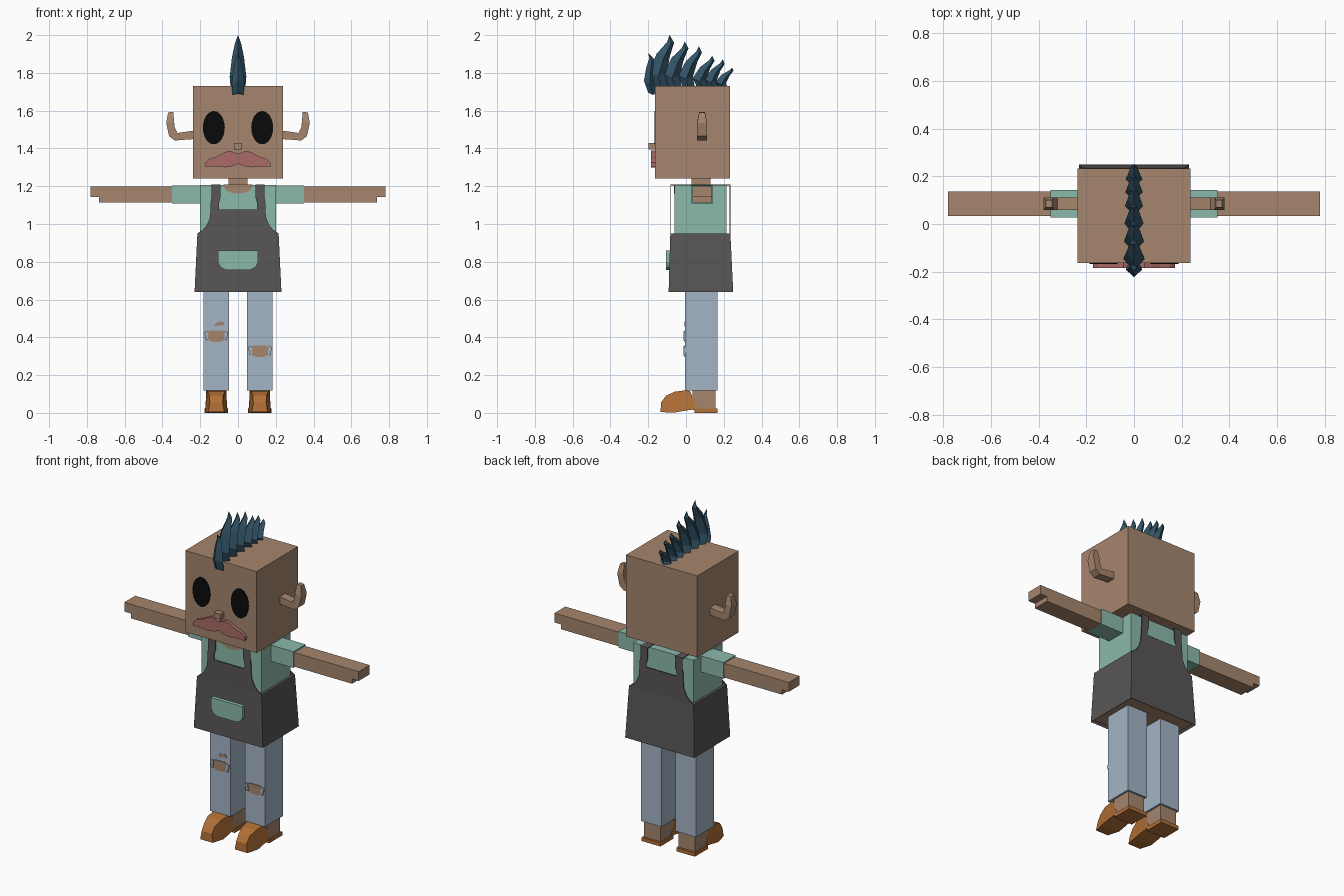
import bpy, bmesh, math
from mathutils import Vector

cube = bpy.data.objects.get("Cube")
if cube:
    bpy.data.objects.remove(cube, do_unlink=True)


def material(name, r, g, b):
    m = bpy.data.materials.new(name)
    m.use_nodes = True
    m.diffuse_color = (r, g, b, 1)
    bsdf = next(n for n in m.node_tree.nodes if n.type == 'BSDF_PRINCIPLED')
    bsdf.inputs["Base Color"].default_value = (r, g, b, 1)
    bsdf.inputs["Roughness"].default_value = 0.9
    return m


SKIN = material("skin", 0.38, 0.24, 0.155)
MINT = material("mint cloth", 0.26, 0.49, 0.41)
GREY = material("apron grey", 0.10, 0.092, 0.092)
DENIM = material("pale denim", 0.37, 0.46, 0.56)
PINK = material("lip pink", 0.40, 0.145, 0.138)
TAN = material("shoe orange", 0.44, 0.16, 0.036)
BLACK = material("eye black", 0.003, 0.003, 0.003)
TEAL = material("hair teal", 0.034, 0.095, 0.145)


def finish(name, bm, *mats):
    bmesh.ops.recalc_face_normals(bm, faces=bm.faces)
    me = bpy.data.meshes.new(name)
    bm.to_mesh(me)
    bm.free()
    for m in mats:
        me.materials.append(m)
    ob = bpy.data.objects.new(name, me)
    bpy.context.collection.objects.link(ob)
    return ob


def loft(rings):
    """Closed solid through rings that have equal point counts."""
    bm = bmesh.new()
    loops = [[bm.verts.new(p) for p in ring] for ring in rings]
    n = len(loops[0])
    for a, b in zip(loops, loops[1:]):
        for i in range(n):
            j = (i + 1) % n
            bm.faces.new((a[i], a[j], b[j], b[i]))
    bm.faces.new(loops[0])
    bm.faces.new(loops[-1])
    return bm


def rect(x0, x1, y0, y1, z):
    return [(x0, y0, z), (x1, y0, z), (x1, y1, z), (x0, y1, z)]


def box(name, mat, x0, x1, y0, y1, z0, z1):
    return finish(name, loft([rect(x0, x1, y0, y1, z0), rect(x0, x1, y0, y1, z1)]), mat)


def slab(name, mat, outline, y0, y1):
    """Outline in x, z pushed from y0 to y1."""
    return finish(name, loft([[(x, y, z) for x, z in outline] for y in (y0, y1)]), mat)


def mirrored(half):
    """Completes an outline whose points run top to bottom on the +x half."""
    return half + [(-x, z) for x, z in reversed(half) if x > 0]


def ellipse(cx, cz, rx, rz, n=32, start=0, sweep=2 * math.pi):
    return [(cx + rx * math.cos(start + sweep * i / n),
             cz + rz * math.sin(start + sweep * i / n)) for i in range(n)]


# Head and face
box("head", SKIN, -0.237, 0.237, -0.163, 0.232, 1.24, 1.73)
box("neck", SKIN, -0.05, 0.05, 0.03, 0.13, 1.18, 1.25)
box("nose", SKIN, -0.022, 0.022, -0.198, -0.16, 1.395, 1.428)
slab("lips", PINK, mirrored([
    (0, 1.372), (0.045, 1.388), (0.075, 1.378), (0.11, 1.358), (0.15, 1.345),
    (0.172, 1.325), (0.172, 1.303), (0.11, 1.305), (0.07, 1.30), (0.03, 1.306),
    (0, 1.318)]), -0.184, -0.16)

for s, side in ((1, "left"), (-1, "right")):
    slab(side + "_eye", BLACK, ellipse(s * 0.128, 1.51, 0.058, 0.088), -0.168, -0.162)

    # Ear: sideways stalk that turns upward and narrows
    ear_path = [(0.23, 1.495, 0.23, 1.45, 0.026), (0.32, 1.482, 0.335, 1.442, 0.026),
                (0.335, 1.51, 0.365, 1.465, 0.026), (0.338, 1.54, 0.38, 1.535, 0.026),
                (0.343, 1.594, 0.37, 1.59, 0.015)]
    finish(side + "_ear", loft([
        [(s * xa, 0.085 - w, za), (s * xb, 0.085 - w, zb),
         (s * xb, 0.085 + w, zb), (s * xa, 0.085 + w, za)]
        for xa, za, xb, zb, w in ear_path]), SKIN)

    # Arm with a notch under the fingertips, and its sleeve
    slab(side + "_arm", SKIN, [(s * x, z) for x, z in (
        (0.3, 1.113), (0.735, 1.113), (0.735, 1.142), (0.78, 1.142),
        (0.78, 1.198), (0.3, 1.198))], 0.034, 0.137)
    xs = sorted((s * 0.19, s * 0.35))
    box(side + "_sleeve", MINT, *xs, 0.027, 0.143, 1.108, 1.205)

    # Trouser leg and ankle
    xs = sorted((s * 0.048, s * 0.182))
    box(side + "_trouser_leg", DENIM, *xs, -0.004, 0.166, 0.118, 0.67)
    xs = sorted((s * 0.06, s * 0.17))
    box(side + "_ankle", SKIN, *xs, 0.035, 0.155, 0.015, 0.13)

    # Shoe: cross bars of (y, z, half width) around the side profile
    profile = [(-0.135, 0.004, 0.042), (-0.132, 0.055, 0.034), (-0.105, 0.092, 0.036),
               (-0.06, 0.112, 0.045), (0.0, 0.12, 0.05), (0.022, 0.115, 0.052),
               (0.06, 0.022, 0.058), (-0.06, 0.002, 0.06)]
    finish(side + "_shoe", loft([
        [(s * 0.115 + e * w, y, z) for y, z, w in profile] for e in (-1, 1)]), TAN)
    box(side + "_shoe_heel", TAN, s * 0.115 - 0.062, s * 0.115 + 0.062, 0.045, 0.168, 0, 0.022)

# Torn knees with loose flaps at the ends of each tear
for name, cx, cz in (("right", -0.115, 0.406), ("left", 0.117, 0.327)):
    slab(name + "_knee_tear", SKIN, [(cx + dx, cz + dz) for dx, dz in (
        (-0.06, 0.018), (-0.03, 0.03), (0.03, 0.03), (0.06, 0.016), (0.048, -0.018),
        (0.02, -0.03), (-0.02, -0.03), (-0.05, -0.018))], -0.008, 0)
    for e in (-1, 1):
        slab(name + "_knee_flap", DENIM, [(cx + e * dx, cz + dz) for dx, dz in (
            (0.064, 0.022), (0.044, 0.026), (0.042, -0.018), (0.054, -0.022))], -0.013, -0.005)
slab("small_thigh_tear", SKIN, [(-0.125, 0.457), (-0.118, 0.476), (-0.09, 0.485),
                                (-0.07, 0.477), (-0.075, 0.466)], -0.008, 0)

# Shirt and open neckline
box("shirt", MINT, -0.2, 0.2, -0.06, 0.215, 0.9, 1.206)
slab("neckline", SKIN, ellipse(0, 1.206, 0.078, 0.045, 16, math.pi, math.pi)
     + [(0.078, 1.206)], -0.064, -0.056)
box("neck_opening", SKIN, -0.078, 0.078, -0.06, 0.13, 1.2, 1.209)

# Apron skirt with a recessed underside
bm = loft([rect(-0.23, 0.23, -0.092, 0.25, 0.64), rect(-0.215, 0.215, -0.083, 0.235, 0.95)])
bmesh.ops.recalc_face_normals(bm, faces=bm.faces)
under = min(bm.faces, key=lambda f: f.calc_center_median().z)
bmesh.ops.inset_region(bm, faces=[under], thickness=0.014)
under.material_index = 1
bmesh.ops.translate(bm, verts=under.verts, vec=Vector((0, 0, 0.012)))
finish("apron_skirt", bm, GREY, SKIN)

# Apron bib and straps, front and back
for where, y, top in (("front", -0.083, 1.078), ("back", 0.231, 1.092)):
    slab(where + "_bib", GREY, mirrored([
        (0.12, top), (0.145, top - 0.01), (0.15, 1.03), (0.165, 0.995),
        (0.185, 0.97), (0.215, 0.95), (0.215, 0.945)]), y, y + 0.004)
    for s, side in ((1, "left"), (-1, "right")):
        slab(f"{where}_{side}_strap", GREY, [(s * x, z) for x, z in (
            (0.1, top - 0.01), (0.1, 1.115), (0.092, 1.14), (0.092, 1.207),
            (0.14, 1.207), (0.14, 1.14), (0.145, 1.115), (0.145, top - 0.012))], y, y + 0.004)
for s, side in ((1, "left"), (-1, "right")):
    xs = sorted((s * 0.092, s * 0.14))
    box(side + "_shoulder_strap", GREY, *xs, -0.083, 0.235, 1.204, 1.21)

# Pocket with rounded lower corners
slab("pocket", MINT, mirrored([(0.105, 0.86), (0.105, 0.795), (0.092, 0.77),
                               (0.065, 0.757)]), -0.107, -0.08)


# Mohawk: curved blades of diamond section, each leaning back to its tip
def blade(name, front, tip, height, depth, width, base=1.72):
    rings = []
    lean = tip - front
    for t, bulge, thick, wide in ((0, 0.0, 1.0, 0.85), (0.3, -0.035, 1.25, 1.0),
                                  (0.65, -0.015, 0.95, 0.72), (0.87, 0.01, 0.5, 0.38),
                                  (1, 0.0, 0.02, 0.02)):
        y = front + lean * t ** 2.5 + bulge * depth / 0.07
        z = base + height * t
        d, w = depth * thick, width * wide
        rings.append([(0, y, z), (w, y + d * 0.55, z - d * 0.25),
                      (0, y + d, z - d * 0.1), (-w, y + d * 0.55, z - d * 0.25)])
    finish(name, loft(rings), TEAL)


blade("mohawk_forelock", -0.2, -0.2, 0.21, 0.045, 0.034, 1.695)
for i, (front, tip, height) in enumerate((
        (-0.165, -0.088, 0.28), (-0.09, -0.007, 0.245), (-0.015, 0.068, 0.22),
        (0.06, 0.138, 0.17), (0.12, 0.194, 0.15), (0.175, 0.243, 0.108))):
    blade(f"mohawk_blade_{i + 1}", front, tip, height, 0.075 - 0.006 * i, 0.044 - 0.002 * i)
